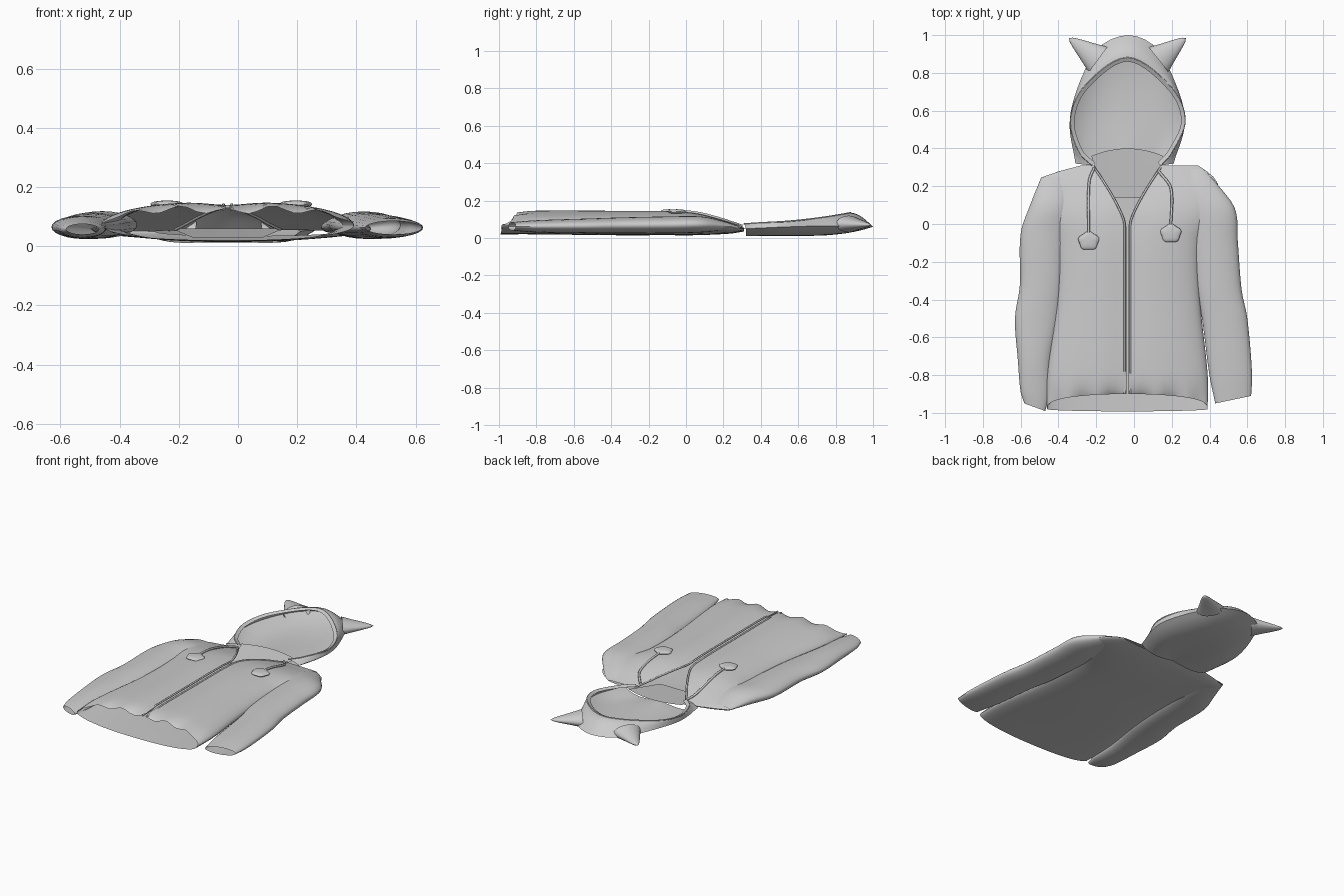
import bpy
import math
from mathutils import Vector

default_cube = bpy.data.objects.get("Cube")
if default_cube:
    bpy.data.objects.remove(default_cube, do_unlink=True)

fabric = bpy.data.materials.new("light grey fabric")
fabric.use_nodes = True
fabric.diffuse_color = (0.6, 0.6, 0.6, 1)
fabric.node_tree.nodes["Principled BSDF"].inputs["Base Color"].default_value = (0.6, 0.6, 0.6, 1)


def sample(table, key):
    """Smoothly interpolate rows of (key, values...) at the given key."""
    key = min(max(key, table[0][0]), table[-1][0])
    i = 0
    while i < len(table) - 2 and key > table[i + 1][0]:
        i += 1
    a, b = table[i], table[i + 1]
    before, after = table[max(i - 1, 0)], table[min(i + 2, len(table) - 1)]
    span = b[0] - a[0]
    t = (key - a[0]) / span
    result = []
    for k in range(1, len(a)):
        ma = (b[k] - before[k]) / (b[0] - before[0]) * span
        mb = (after[k] - a[k]) / (after[0] - a[0]) * span
        result.append(a[k] * (1 + 2 * t) * (1 - t) ** 2 + ma * t * (1 - t) ** 2
                      + b[k] * t * t * (3 - 2 * t) + mb * t * t * (t - 1))
    return result


def surface(name, func, nu, nv, flip=False, angle=50):
    """Grid mesh from a function of u and v, each running 0 to 1."""
    verts = [func(i / nu, j / nv) for j in range(nv + 1) for i in range(nu + 1)]
    faces = []
    for j in range(nv):
        for i in range(nu):
            a = j * (nu + 1) + i
            face = (a, a + 1, a + nu + 2, a + nu + 1)
            faces.append(face[::-1] if flip else face)
    mesh = bpy.data.meshes.new(name)
    mesh.from_pydata(verts, [], faces)
    mesh.materials.append(fabric)
    obj = bpy.data.objects.new(name, mesh)
    bpy.context.collection.objects.link(obj)
    bpy.ops.object.select_all(action="DESELECT")
    obj.select_set(True)
    bpy.context.view_layer.objects.active = obj
    bpy.ops.object.mode_set(mode="EDIT")
    bpy.ops.mesh.select_all(action="SELECT")
    bpy.ops.mesh.remove_doubles(threshold=0.0005)
    bpy.ops.object.mode_set(mode="OBJECT")
    bpy.ops.object.shade_smooth_by_angle(angle=math.radians(angle))
    return obj


def cord(name, points, radius):
    """Thin round cord along a path."""
    curve = bpy.data.curves.new(name, "CURVE")
    curve.dimensions = "3D"
    curve.bevel_depth = radius
    curve.bevel_resolution = 1
    spline = curve.splines.new("POLY")
    spline.points.add(len(points) - 1)
    for p, co in zip(spline.points, points):
        p.co = (*co, 1)
    curve.materials.append(fabric)
    obj = bpy.data.objects.new(name, curve)
    bpy.context.collection.objects.link(obj)


# Body profile rows: y, left-hand edge, right-hand edge, back z, side z, front z
BODY = [(-.98, -.46, .39, .02, .07, .14), (-.8, -.46, .39, .02, .07, .15),
        (-.4, -.41, .35, .015, .07, .15), (-.1, -.41, .35, .015, .07, .148),
        (.05, -.45, .41, .015, .07, .135), (.18, -.48, .45, .02, .06, .1),
        (.25, -.48, .42, .025, .055, .075), (.31, -.28, .34, .035, .05, .055)]
MID = -.035


def body_z(x, y, front):
    left, right, low, side, high = sample(BODY, y)
    t = min(abs((2 * x - left - right) / (right - left)), 1)
    z = side + ((high if front else low) - side) * math.sqrt(1 - t ** 2.4)
    if front:
        fold = math.exp(-((x - MID) / .09) ** 2)
        z -= .012 * fold * (1 if y < 0 else max(0, 1 - y * 5))
    return z


def neck_gap(y):
    """Half width of the open neck at height y."""
    return .006 + .17 * max(0, y / .31) ** 1.3


# Front panels, meeting at the zip and opening into a V at the neck
def front_panel(side):
    def func(u, v):
        y = -.98 + 1.29 * v
        left, right = sample(BODY, y)[:2]
        inner = MID + side * neck_gap(y)
        x = inner + (( right if side > 0 else left) - inner) * math.sin(u * math.pi / 2)
        z = body_z(x, y, True)
        hem = max(0, 1 - v * 6) ** 2
        arch = math.cos(u * math.pi / 2)
        z -= hem * arch * (.012 + .012 * math.sin(x * 40))
        return x, y + .08 * hem * arch ** .7, z
    return func


for side, label in ((-1, "right"), (1, "left")):
    surface(label + "_front_panel", front_panel(side), 20, 44, side < 0)


# Back panel
def back_panel(u, v):
    y = -.98 + 1.29 * v
    left, right = sample(BODY, y)[:2]
    x = (left + right) / 2 + (left - right) / 2 * math.cos(u * math.pi)
    return x, y - .012 * math.sin(u * math.pi) * (1 - v) ** 6, body_z(x, y, False)


surface("back_panel", back_panel, 32, 40, True)


# Neck lining rising to the curved collar seam
def neck_lining(u, v):
    s = 2 * u - 1
    y = .14 + v * (.26 - .04 * s * s)
    return MID + s * (.12 + .07 * v), y, .03 + .03 * v


surface("neck_lining", neck_lining, 12, 8)

# Sleeve rows: y, outer edge, inner edge, low z, high z
SLEEVES = {
    "right_sleeve": [(-.97, -.58, -.47, .04, .075), (-.9, -.6, -.45, .03, .085),
                     (-.72, -.615, -.44, .025, .1), (-.5, -.63, -.4, .025, .105),
                     (-.33, -.605, -.38, .025, .11), (-.05, -.6, -.36, .025, .115),
                     (.1, -.55, -.34, .03, .115), (.25, -.49, -.36, .045, .07)],
    "left_sleeve": [(-.93, .62, .43, .04, .085), (-.8, .625, .4, .03, .095),
                    (-.5, .6, .36, .025, .105), (-.35, .57, .33, .025, .11),
                    (-.1, .55, .31, .025, .115), (.08, .535, .3, .03, .115),
                    (.2, .45, .28, .04, .09), (.29, .37, .29, .045, .06)],
}


def sleeve(rows):
    def func(u, v):
        y = rows[0][0] + (rows[-1][0] - rows[0][0]) * v
        outer, inner, low, high = sample(rows, y)
        a = 2 * math.pi * u
        x = (outer + inner) / 2 + (outer - inner) / 2 * math.cos(a)
        z = (low + high) / 2 + (high - low) / 2 * math.sin(a)
        cuff_tilt = .02 * math.cos(a) * (1 - v) ** 12
        return x, y + cuff_tilt, z
    return func


for name, rows in SLEEVES.items():
    surface(name, sleeve(rows), 24, 36, rows[0][1] > 0)

# Hood outline and face opening, from one neck side over the crown to the other
OUTLINE = [(0, -.31, .32, .05), (.2, -.34, .55, .06), (.35, -.28, .77, .065),
           (.43, -.18, .94, .06), (.5, -.03, 1, .06), (.57, .11, .94, .06),
           (.65, .21, .77, .065), (.8, .27, .55, .06), (1, .21, .32, .05)]
RIM = [(0, -.22, .31, .075), (.07, -.29, .38, .08), (.2, -.335, .55, .09),
       (.35, -.26, .73, .11), (.5, -.035, .88, .135), (.65, .19, .73, .11),
       (.8, .27, .55, .09), (.93, .2, .38, .08), (1, .14, .31, .075)]


def hood_back(u, v):
    x, y, z = sample(OUTLINE, u)
    low = .022 * (1 - v) ** 2 + .003
    return MID + (x - MID) * v, .32 + (y - .32) * v, low + (z - low) * v ** 4


def hood_roll(u, v):
    a, b = Vector(sample(OUTLINE, u)), Vector(sample(RIM, u))
    p = a.lerp(b, v)
    p.z = a.z + (b.z - a.z) * math.sin(v * math.pi / 2)
    return p


surface("hood_back", hood_back, 48, 14)
surface("hood_roll", hood_roll, 48, 6)


# Hem band around the face opening, tucked slightly inwards
def hood_band(u, v):
    p = Vector(sample(RIM, u))
    centre = Vector((MID, .5, p.z))
    return p + (centre - p).normalized() * .02 * v + Vector((0, 0, .004 - .01 * v))


surface("hood_band", hood_band, 48, 2)
cord("hood_edge_seam", [sample(RIM, i / 48) for i in range(49)], .004)


# Pointed ears: flattened cones with blunt tips
def ear(base, tip, width):
    base, tip = Vector(base), Vector(tip)
    along = tip - base
    across = Vector((-along.y, along.x, 0)).normalized()

    def func(u, v):
        a = 2 * math.pi * u
        size = (1 - v) ** .8 * (1 - .25 * v) + .12 * math.sqrt(max(0, 1 - v ** 6))
        p = base + along * v + across * math.cos(a) * width * size
        p.z += math.sin(a) * .04 * size
        return p
    return func


surface("right_ear", ear((-.19, .87, .075), (-.345, .985, .07), .075), 20, 12, True)
surface("left_ear", ear((.13, .87, .075), (.275, .985, .07), .075), 20, 12, True)

# Zip edges and the piping along the neck V
for side, label in ((-1, "right"), (1, "left")):
    path = []
    for i in range(40):
        y = -.9 + 1.2 * i / 39
        x = MID + side * (neck_gap(y) + .008)
        path.append((x, y, body_z(x, y, True) - (.008 if y < -.8 else 0)))
    cord(label + "_zip_edge", path, .006)

# Drawstrings and their lobed pompoms
STRINGS = {"right": [(0, -.21, .3), (.3, -.238, .22), (1, -.24, -.05)],
           "left": [(0, .13, .28), (.35, .195, .19), (1, .195, -.01)]}


def pompom(cx, cy, cz):
    def func(u, v):
        a = 2 * math.pi * u
        r = .054 * math.sin(v * math.pi) ** .7 * (1 + .07 * math.cos(5 * a))
        return cx + r * math.sin(a), cy + .9 * r * math.cos(a), cz + .012 * math.cos(v * math.pi)
    return func


for label, table in STRINGS.items():
    path = []
    for i in range(17):
        x, y = sample(table, i / 16)
        path.append((x, y, body_z(x, y, True) + .008))
    cord(label + "_drawstring", path, .007)
    x, y = table[-1][1:]
    surface(label + "_pompom", pompom(x, y - .04, .142), 30, 10, False)
